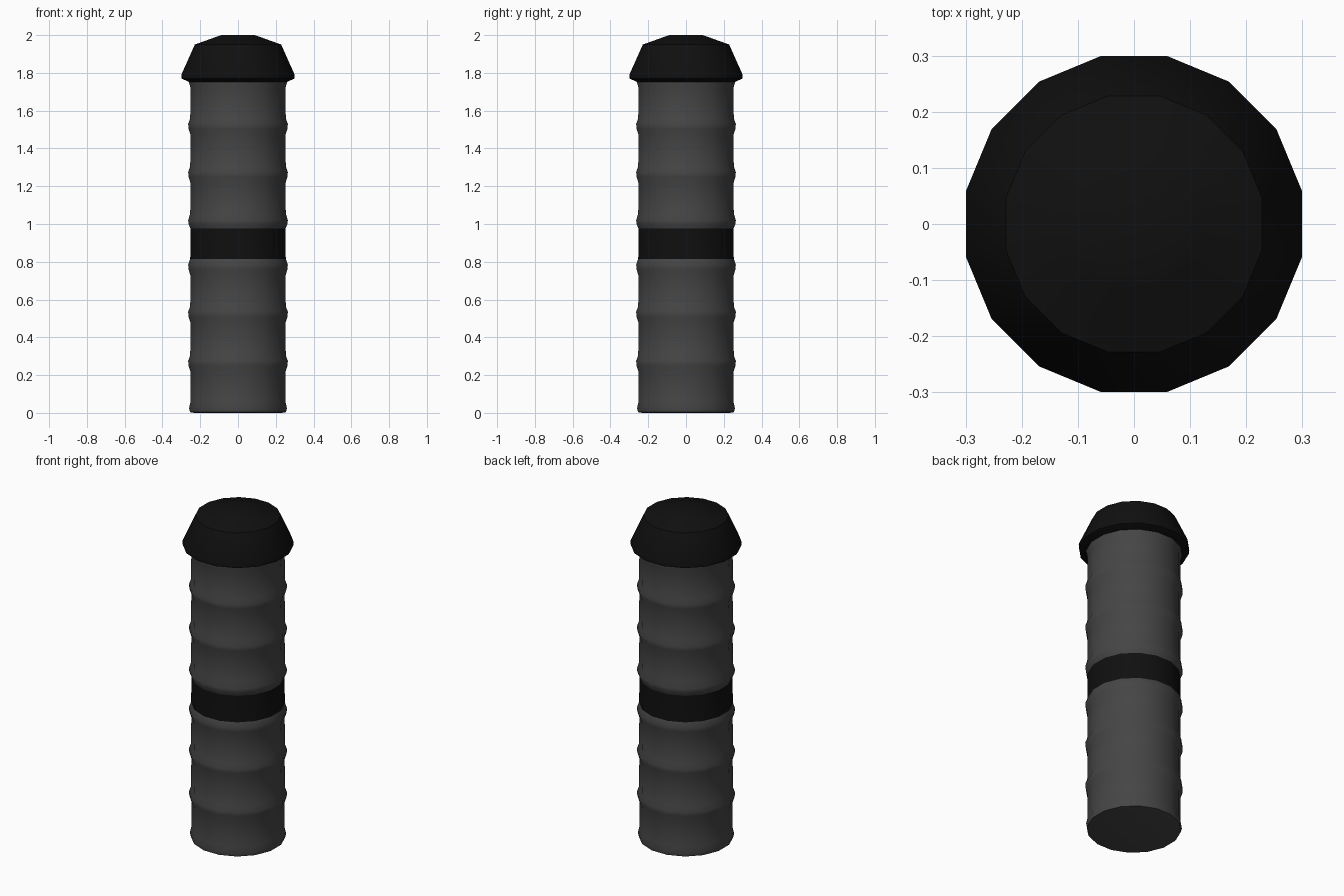
import bpy, bmesh, math

if "Cube" in bpy.data.objects:
    bpy.data.objects.remove(bpy.data.objects["Cube"])

SIDES = 16


def material(name, value):
    mat = bpy.data.materials.new(name)
    mat.diffuse_color = (value, value, value, 1)
    mat.use_nodes = True
    mat.node_tree.nodes["Principled BSDF"].inputs["Base Color"].default_value = mat.diffuse_color
    return mat


def lathe(name, profile, mat, angle=35):
    """Closed solid of revolution from (radius, z) points, bottom to top."""
    bm = bmesh.new()
    rings = []
    for r, z in profile:
        ring = []
        for i in range(SIDES):
            a = 2 * math.pi * (i + 0.5) / SIDES
            ring.append(bm.verts.new((r * math.cos(a), r * math.sin(a), z)))
        rings.append(ring)
    for low, high in zip(rings, rings[1:]):
        for i in range(SIDES):
            j = (i + 1) % SIDES
            bm.faces.new((low[i], low[j], high[j], high[i]))
    bm.faces.new(rings[0][::-1])
    bm.faces.new(rings[-1])
    mesh = bpy.data.meshes.new(name)
    bm.to_mesh(mesh)
    bm.free()
    mesh.materials.append(mat)
    obj = bpy.data.objects.new(name, mesh)
    bpy.context.collection.objects.link(obj)
    bpy.ops.object.select_all(action='DESELECT')
    obj.select_set(True)
    bpy.context.view_layer.objects.active = obj
    bpy.ops.object.shade_smooth_by_angle(angle=math.radians(angle))
    return obj


grey = material("dark_grey", 0.06)
black = material("black", 0.005)

NECK, RIDGE = 0.256, 0.269


def ridge(z):
    """Points of one rounded ridge around the shaft."""
    return [(NECK, z - 0.05), (RIDGE - 0.002, z - 0.015),
            (RIDGE, z + 0.01), (NECK + 0.002, z + 0.04)]


# Lower shaft: foot and three ridges
lower = [(0.235, 0.0), (0.259, 0.004), (0.264, 0.025), (NECK, 0.06)]
for z in (0.265, 0.525, 0.775):
    lower += ridge(z)
lathe("lower_shaft", lower, grey)

# Black band between the shaft halves
lathe("middle_band", [(NECK + 0.002, 0.815), (NECK, 0.89), (NECK, 0.975)], black)

# Upper shaft: three ridges and a collar under the cap
upper = [(NECK, 0.975), (RIDGE - 0.002, 1.0), (RIDGE, 1.02), (NECK + 0.002, 1.055)]
for z in (1.265, 1.52):
    upper += ridge(z)
upper += [(NECK, 1.72), (0.266, 1.755), (0.266, 1.77)]
lathe("upper_shaft", upper, grey)

# Faceted domed cap
lathe("cap", [(0.25, 1.745), (0.304, 1.77), (0.305, 1.792), (0.233, 1.95),
              (0.12, 1.99), (0.09, 2.0)], black)
